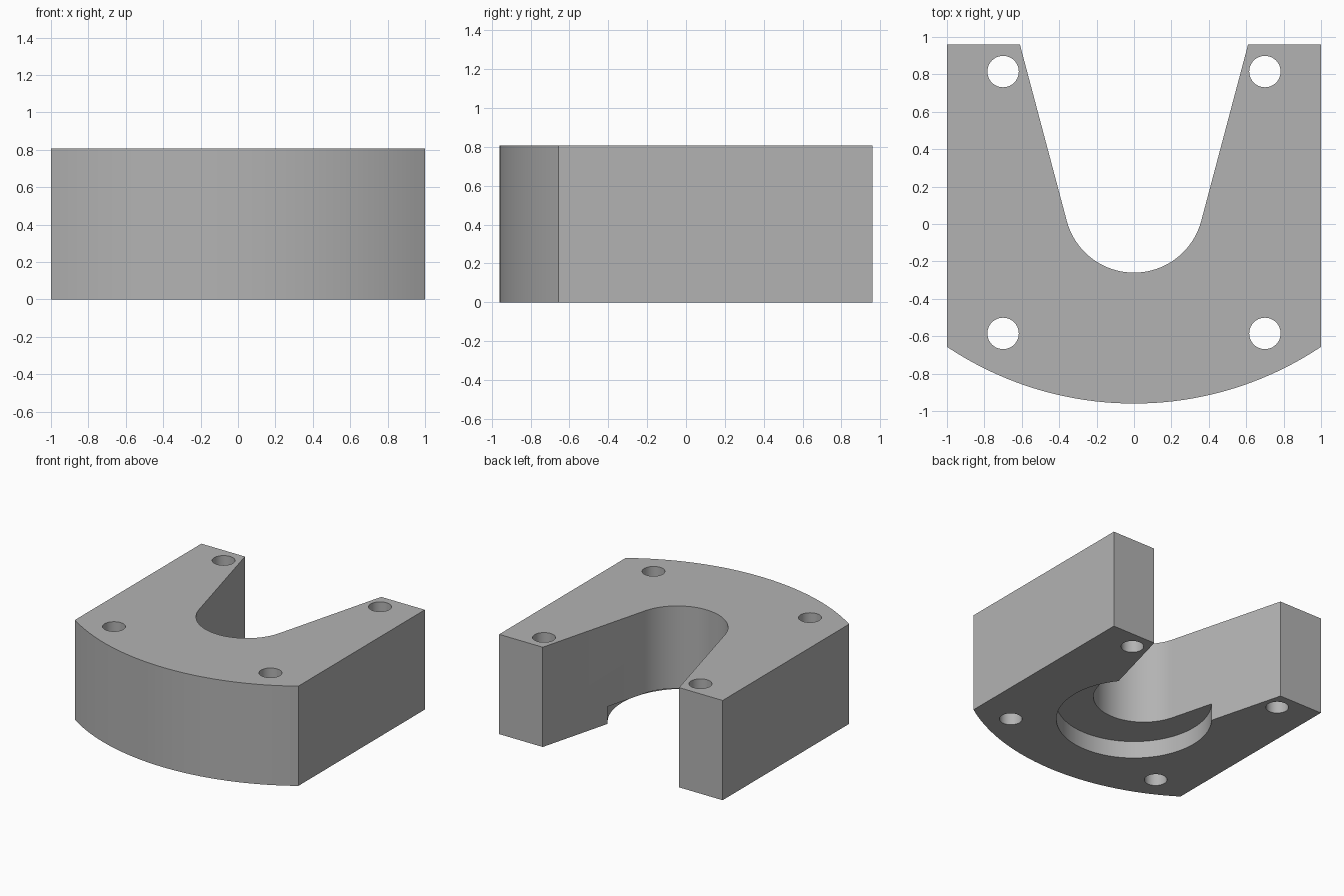
import bpy, bmesh
from math import sin, cos, asin, atan2, pi, radians

cube = bpy.data.objects.get("Cube")
if cube:
    bpy.data.objects.remove(cube, do_unlink=True)

HEIGHT = 0.807
BACK = 0.96

grey = bpy.data.materials.new("plain grey")
grey.use_nodes = True
colour = (0.45, 0.45, 0.45, 1)
grey.diffuse_color = colour
grey.node_tree.nodes["Principled BSDF"].inputs["Base Color"].default_value = colour


def arc(cx, cy, r, start, end, steps):
    return [(cx + r * cos(start + (end - start) * i / steps),
             cy + r * sin(start + (end - start) * i / steps)) for i in range(steps + 1)]


def prism(name, outline, z0, z1):
    """Extrude a closed outline between two heights."""
    bm = bmesh.new()
    face = bm.faces.new([bm.verts.new((x, y, z0)) for x, y in outline])
    top = bmesh.ops.extrude_face_region(bm, geom=[face])["geom"]
    bmesh.ops.translate(bm, vec=(0, 0, z1 - z0),
                        verts=[v for v in top if isinstance(v, bmesh.types.BMVert)])
    bmesh.ops.recalc_face_normals(bm, faces=bm.faces)
    mesh = bpy.data.meshes.new(name)
    bm.to_mesh(mesh)
    bm.free()
    mesh.materials.append(grey)
    obj = bpy.data.objects.new(name, mesh)
    bpy.context.collection.objects.link(obj)
    return obj


def cut(target, cutter):
    """Subtract a cutter, then remove it."""
    mod = target.modifiers.new("cut", "BOOLEAN")
    mod.operation = "DIFFERENCE"
    mod.solver = "EXACT"
    mod.object = cutter
    bpy.ops.object.modifier_apply(modifier=mod.name)
    bpy.data.objects.remove(cutter, do_unlink=True)


# Block outline: bowed front, straight sides, and a tapered slot with a round end
bow = 1.80
bow_half = asin(1 / bow)
front = arc(0, bow - BACK, bow, -pi / 2 - bow_half, -pi / 2 + bow_half, 40)
slot_y, slot_r = 0.112, 0.372
taper = atan2(0.266, 1)
slot = arc(0, slot_y, slot_r, -taper, -pi + taper, 40)
outline = front + [(1, BACK), (0.61, BACK)] + slot + [(-0.61, BACK), (-1, BACK)]

block = prism("slotted_block", outline, 0, HEIGHT)
bpy.context.view_layer.objects.active = block
block.select_set(True)

# Shallow round recess in the underside, around the slot
cut(block, prism("recess_cutter", arc(0, 0, 0.575, 0, 2 * pi, 96)[:-1], -0.2, 0.14))

# Four bolt holes right through
for x in (-0.70, 0.70):
    for y in (-0.585, 0.815):
        cut(block, prism("hole_cutter", arc(x, y, 0.084, 0, 2 * pi, 40)[:-1], -0.2, HEIGHT + 0.2))

bpy.ops.object.shade_smooth_by_angle(angle=radians(30))
